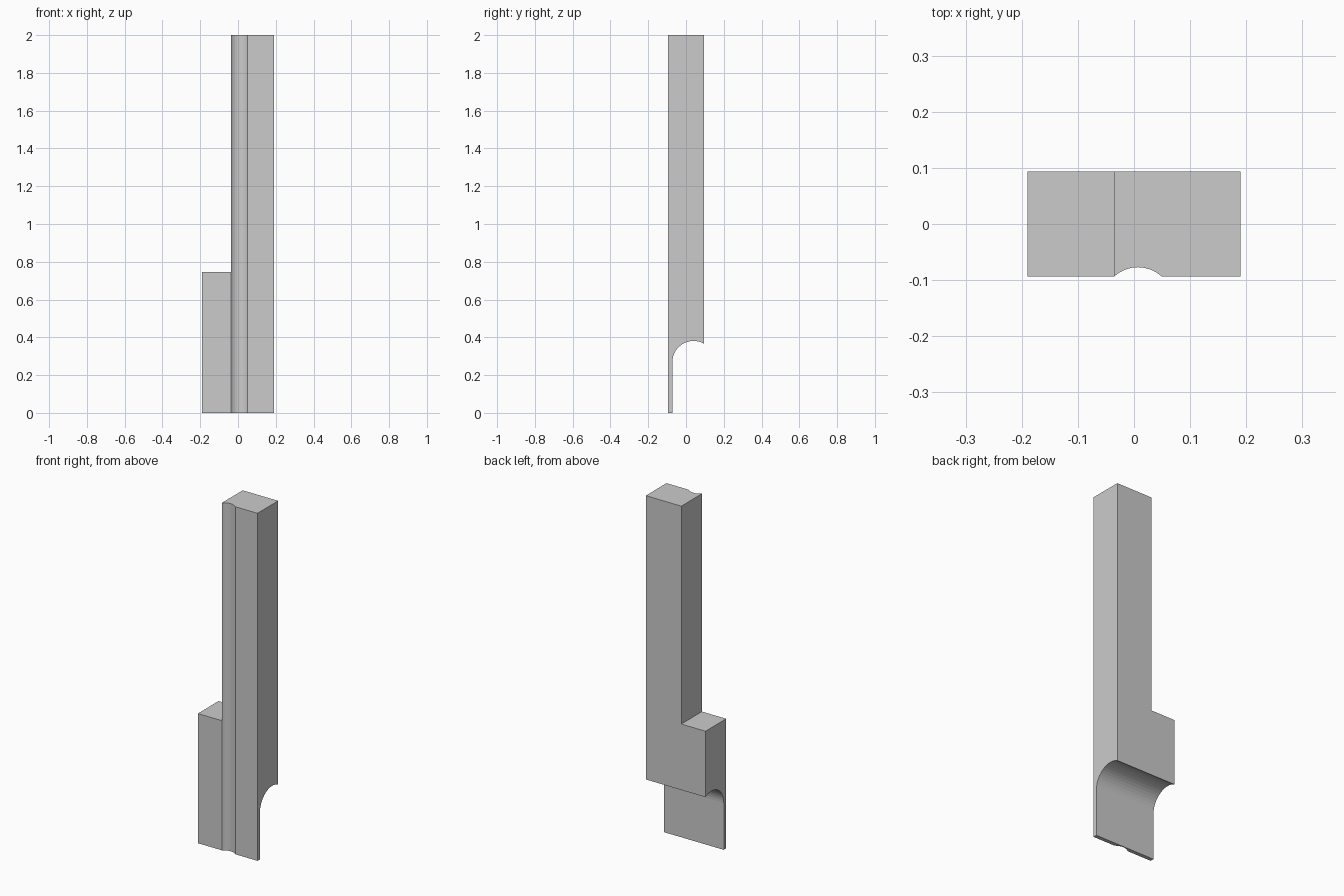
import bpy, bmesh, math
from mathutils import Vector

if "Cube" in bpy.data.objects:
    bpy.data.objects.remove(bpy.data.objects["Cube"])


def prism(name, points, offset):
    """Extrude a closed planar outline along an offset vector."""
    bm = bmesh.new()
    face = bm.faces.new([bm.verts.new(p) for p in points])
    result = bmesh.ops.extrude_face_region(bm, geom=[face])
    verts = [v for v in result["geom"] if isinstance(v, bmesh.types.BMVert)]
    bmesh.ops.translate(bm, verts=verts, vec=Vector(offset))
    bmesh.ops.recalc_face_normals(bm, faces=bm.faces[:])
    mesh = bpy.data.meshes.new(name)
    bm.to_mesh(mesh)
    bm.free()
    obj = bpy.data.objects.new(name, mesh)
    bpy.context.collection.objects.link(obj)
    return obj


def cut(target, cutter):
    mod = target.modifiers.new(cutter.name, 'BOOLEAN')
    mod.operation = 'DIFFERENCE'
    mod.solver = 'EXACT'
    mod.object = cutter
    cutter.hide_render = True
    bpy.context.view_layer.objects.active = target
    bpy.ops.object.modifier_apply(modifier=mod.name)
    bpy.data.objects.remove(cutter)


W, D, H = 0.19, 0.094, 2.0
STEP_X, STEP_Z = -0.036, 0.746

# Shallow front groove, as a chord of a circle
g0, g1, depth, n = STEP_X, 0.05, 0.017, 8
half = (g1 - g0) / 2
r = (half ** 2 + depth ** 2) / (2 * depth)
a = math.asin(half / r)
groove = []
for i in range(n + 1):
    t = -a + 2 * a * i / n
    groove.append(((g0 + g1) / 2 + r * math.sin(t),
                   -D + depth - r + r * math.cos(t), 0))

# Full-height post with its grooved front
plan = [(-W, -D, 0)] + groove + [(W, -D, 0), (W, D, 0), (-W, D, 0)]
post = prism("stepped_post", plan, (0, 0, H))

# Upper left step
step = [(-1, -1, STEP_Z), (STEP_X, -1, STEP_Z), (STEP_X, 1, STEP_Z), (-1, 1, STEP_Z)]
cut(post, prism("step_cutter", step, (0, 0, 2)))

# Rounded recess at the lower back, leaving a thin front lip
cy, cz, rad = 0.04, 0.269, 0.112
profile = [(-1, cy - rad, -0.5)]
for i in range(17):
    t = math.pi - math.radians(130) * i / 16
    profile.append((-1, cy + rad * math.cos(t), cz + rad * math.sin(t)))
profile += [(-1, 0.3, profile[-1][2]), (-1, 0.3, -0.5)]
cut(post, prism("recess_cutter", profile, (2, 0, 0)))
